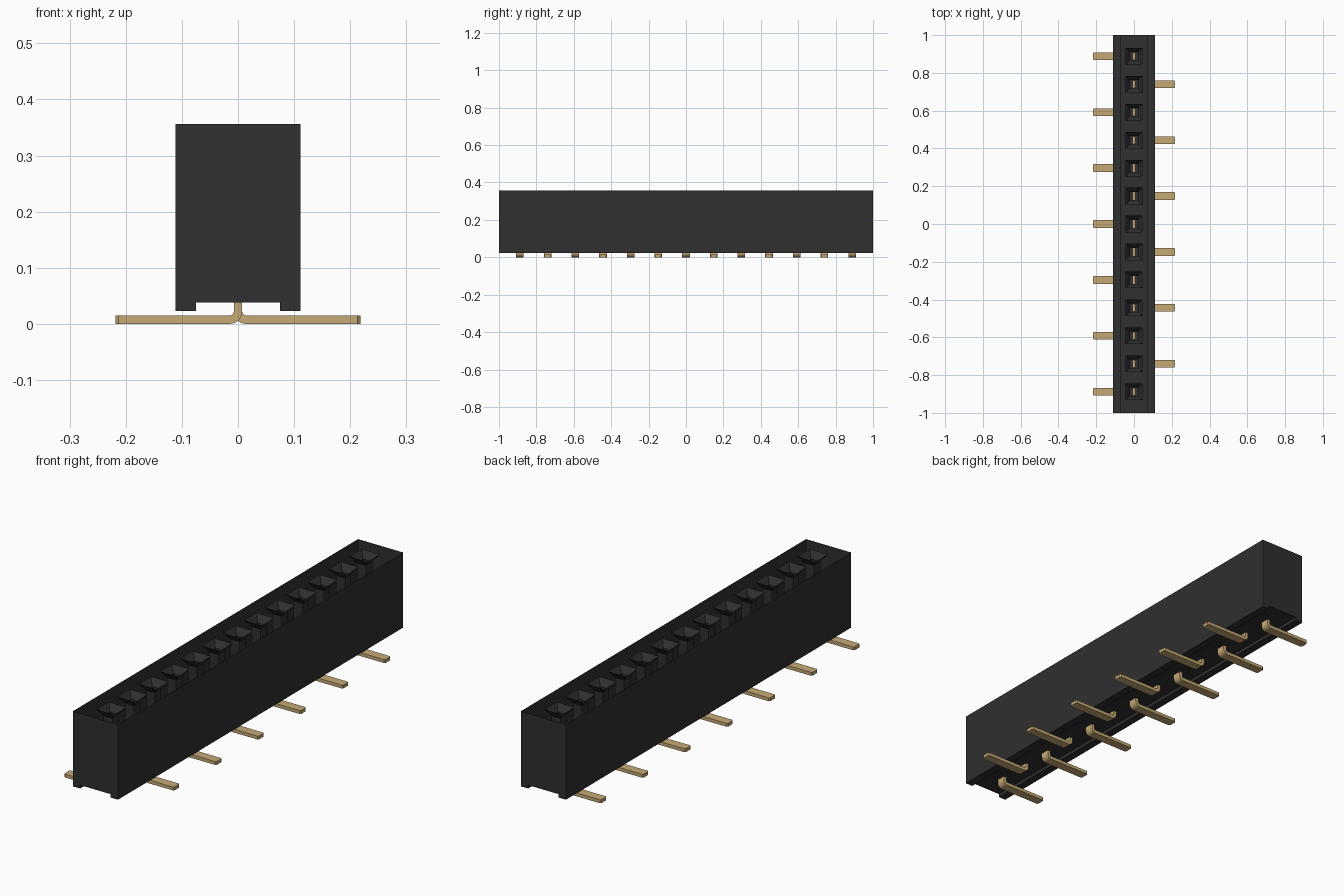
import bpy, bmesh, math

cube = bpy.data.objects.get("Cube")
if cube:
    bpy.data.objects.remove(cube, do_unlink=True)

PINS = 13
PITCH = 0.148
TOP, BOTTOM, CHANNEL = 0.356, 0.023, 0.038
HALF_W, HALF_CH = 0.111, 0.075


def material(name, rgb, roughness):
    m = bpy.data.materials.new(name)
    m.use_nodes = True
    m.diffuse_color = (*rgb, 1)
    bsdf = m.node_tree.nodes["Principled BSDF"]
    bsdf.inputs["Base Color"].default_value = (*rgb, 1)
    bsdf.inputs["Roughness"].default_value = roughness
    return m


black = material("black plastic", (0.029, 0.029, 0.029), 0.6)
gold = material("gold metal", (0.56, 0.40, 0.18), 0.5)


def add_object(name, bm, mat):
    mesh = bpy.data.meshes.new(name)
    bm.to_mesh(mesh)
    bm.free()
    mesh.materials.append(mat)
    obj = bpy.data.objects.new(name, mesh)
    bpy.context.collection.objects.link(obj)
    return obj


def extrude_profile(points, half_depth):
    """Closed prism: an xz outline swept along y."""
    bm = bmesh.new()
    face = bm.faces.new([bm.verts.new((x, -half_depth, z)) for x, z in points])
    out = bmesh.ops.extrude_face_region(bm, geom=[face])
    moved = [v for v in out["geom"] if isinstance(v, bmesh.types.BMVert)]
    bmesh.ops.translate(bm, verts=moved, vec=(0, 2 * half_depth, 0))
    bmesh.ops.recalc_face_normals(bm, faces=bm.faces)
    return bm


# Housing: thin-walled shell, open at the top, with a channel along the underside
bm = extrude_profile([(-HALF_W, TOP), (-HALF_W, BOTTOM), (-HALF_CH, BOTTOM),
                      (-HALF_CH, CHANNEL), (HALF_CH, CHANNEL), (HALF_CH, BOTTOM),
                      (HALF_W, BOTTOM), (HALF_W, TOP)], 1.0)
lid = [f for f in bm.faces if f.normal.z > 0.9]
bmesh.ops.delete(bm, geom=lid, context='FACES_ONLY')
add_object("housing", bm, black)


def socket_mesh():
    """Square funnel leading into a square tube with a closed floor."""
    bm = bmesh.new()
    rings = []
    for half, z in [(0.044, TOP), (0.022, TOP - 0.03), (0.022, CHANNEL + 0.001)]:
        rings.append([bm.verts.new((sx * half, sy * half, z))
                      for sx, sy in [(-1, -1), (1, -1), (1, 1), (-1, 1)]])
    for a, b in zip(rings, rings[1:]):
        for i in range(4):
            j = (i + 1) % 4
            bm.faces.new((a[i], a[j], b[j], b[i]))
    bm.faces.new(rings[-1])
    return bm


def pin_mesh(side):
    """L-shaped flat pin: upright blade, rounded bend and a foot towards side."""
    t, r, tip, top = 0.015, 0.007, 0.218, 0.12
    cx, cz = t / 2 + r, t + r
    angles = [math.radians(180 + 90 * i / 6) for i in range(7)]
    outer = [(cx + (r + t) * math.cos(a), cz + (r + t) * math.sin(a)) for a in angles]
    inner = [(cx + r * math.cos(a), cz + r * math.sin(a)) for a in reversed(angles)]
    outline = [(-t / 2, top)] + outer + [(tip, 0), (tip, t)] + inner + [(t / 2, top)]
    bm = extrude_profile([(side * x, z) for x, z in outline], 0.0205)
    # Clip the two corners of the foot tip
    corners = [e for e in bm.edges
               if all(abs(abs(v.co.x) - tip) < 1e-5 for v in e.verts)
               and abs(e.verts[0].co.z - e.verts[1].co.z) > 0.01]
    bmesh.ops.bevel(bm, geom=corners, offset=0.005, segments=1, affect='EDGES')
    bmesh.ops.recalc_face_normals(bm, faces=bm.faces)
    return bm


# Sockets and pins, with the feet alternating between the two sides
for i in range(PINS):
    y = (i - (PINS - 1) / 2) * PITCH
    side = -1 if i % 2 == 0 else 1
    add_object(f"socket_{i + 1}", socket_mesh(), black).location.y = y
    add_object(f"pin_{i + 1}", pin_mesh(side), gold).location.y = y
